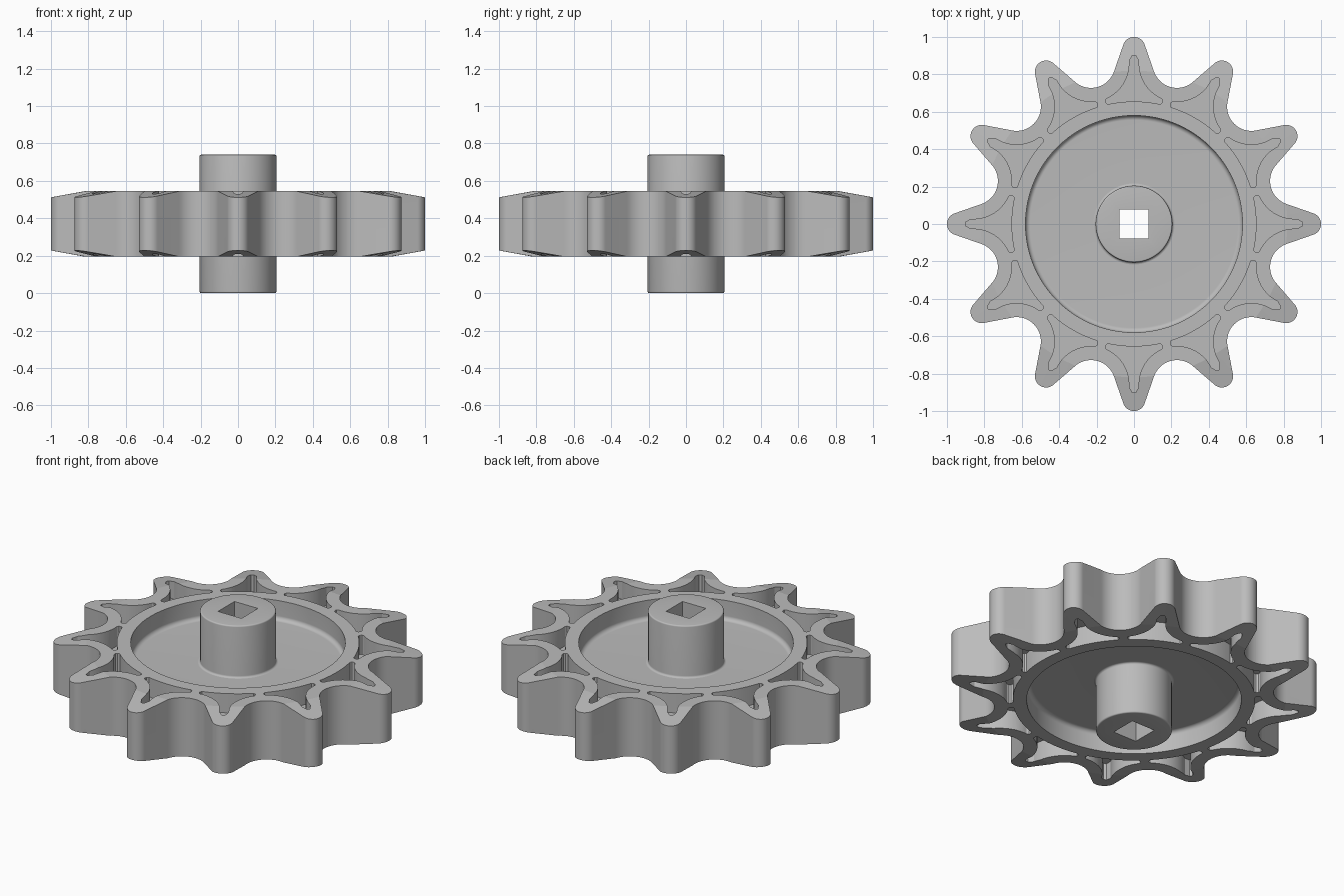
import bpy, bmesh
from math import sin, cos, radians, acos, atan2, hypot

cube = bpy.data.objects.get("Cube")
if cube:
    bpy.data.objects.remove(cube, do_unlink=True)

TEETH = 12
STEP = 360 / TEETH
MID = 0.37                      # mid height of the wheel
HALF_RIM, HALF_WEB = 0.175, 0.06

steel = bpy.data.materials.new("grey_metal")
steel.use_nodes = True
grey = (0.5, 0.5, 0.5, 1)
steel.diffuse_color = grey
steel.node_tree.nodes["Principled BSDF"].inputs["Base Color"].default_value = grey


def arc(cx, cy, r, start, end, n):
    angles = [radians(start + (end - start) * i / n) for i in range(n + 1)]
    return [(cx + r * cos(a), cy + r * sin(a)) for a in angles]


def turn(points, degrees):
    c, s = cos(radians(degrees)), sin(radians(degrees))
    return [(x * c - y * s, x * s + y * c) for x, y in points]


def make_object(name, bm):
    bmesh.ops.recalc_face_normals(bm, faces=bm.faces[:])
    mesh = bpy.data.meshes.new(name)
    bm.to_mesh(mesh)
    bm.free()
    mesh.materials.append(steel)
    ob = bpy.data.objects.new(name, mesh)
    bpy.context.collection.objects.link(ob)
    return ob


def lathe(name, profile, steps):
    """Spin a closed (radius, height) loop around the z axis."""
    bm = bmesh.new()
    vs = [bm.verts.new((r, 0, z)) for r, z in profile]
    es = [bm.edges.new((a, b)) for a, b in zip(vs, vs[1:] + vs[:1])]
    bmesh.ops.spin(bm, geom=vs + es, cent=(0, 0, 0), axis=(0, 0, 1),
                   angle=radians(360), steps=steps, use_merge=True)
    bmesh.ops.remove_doubles(bm, verts=bm.verts[:], dist=1e-5)
    return make_object(name, bm)


def prisms(name, outlines, spans):
    """Upright prisms, one for every outline and height span."""
    bm = bmesh.new()
    for low, high in spans:
        for outline in outlines:
            face = bm.faces.new([bm.verts.new((x, y, low)) for x, y in outline])
            new = bmesh.ops.extrude_face_region(bm, geom=[face])["geom"]
            top = [v for v in new if isinstance(v, bmesh.types.BMVert)]
            bmesh.ops.translate(bm, verts=top, vec=(0, 0, high - low))
    return make_object(name, bm)


def cut(ob, cutter, operation):
    mod = ob.modifiers.new("cut", "BOOLEAN")
    mod.operation, mod.solver, mod.object = operation, "EXACT", cutter
    bpy.context.view_layer.objects.active = ob
    bpy.ops.object.modifier_apply(modifier=mod.name)
    bpy.data.objects.remove(cutter, do_unlink=True)


def smooth(ob, degrees):
    bpy.ops.object.select_all(action="DESELECT")
    ob.select_set(True)
    bpy.context.view_layer.objects.active = ob
    bpy.ops.object.shade_smooth_by_angle(angle=radians(degrees))


# Tooth outline: round tip and round valley joined by a straight flank
tip_r, valley_r = 0.06, 0.13
tip_y = 1 - tip_r
vx, vy = 0.888 * sin(radians(STEP / 2)), 0.888 * cos(radians(STEP / 2))
dx, dy = vx, vy - tip_y
flank = (atan2(dy, dx) + acos((tip_r + valley_r) / hypot(dx, dy))) * 57.29578
half = arc(0, tip_y, tip_r, 90, flank, 14)
half += arc(vx, vy, valley_r, flank + 180, 270 - STEP / 2, 12)
tooth = [(-x, y) for x, y in half[:0:-1]] + half[:-1]
outline = [p for i in range(TEETH) for p in turn(tooth, -STEP * i)]

# Pocket outline: thin point, sides parallel to the valleys, arched base
side = [(0.008, 0.902), (0.014, 0.892)] + arc(vx, vy, 0.205, 176, 246, 12)
side += [(0.153, 0.66), (0.15, 0.648)] + arc(0, 0, 0.655, 90 - 12.3, 89, 5)
pocket = side + [(-x, y) for x, y in reversed(side)]
pockets = [turn(pocket, STEP * i) for i in range(TEETH)]

# Wheel: dished web, rim and slightly tapered tooth ends
fillet = 0.025
upper = [(0.16, HALF_WEB)]
upper += arc(0.58 - fillet, HALF_WEB + fillet, fillet, -90, 0, 12)
upper += [(0.58, HALF_RIM), (0.82, HALF_RIM), (1.06, HALF_RIM - 0.044)]
section = [(r, MID + h) for r, h in upper] + [(r, MID - h) for r, h in reversed(upper)]
wheel = lathe("sprocket_wheel", section, 96)
cut(wheel, prisms("tooth_cutter", [outline], [(-0.2, 1)]), "INTERSECT")
cut(wheel, prisms("pocket_cutter", pockets,
                  [(MID + HALF_WEB, 1), (-0.2, MID - HALF_WEB)]), "DIFFERENCE")
smooth(wheel, 9.5)

# Hub: round boss with softened ends and a square bore
hub_r, soft, flare = 0.205, 0.008, 0.012
upper = arc(hub_r + flare, HALF_WEB + flare, flare, 270, 180, 5)
upper += arc(hub_r - soft, MID - soft, soft, 0, 90, 4) + [(0, MID)]
section = [(r, MID + h) for r, h in upper] + [(r, MID - h) for r, h in reversed(upper)]
hub = lathe("hub", section, 64)
s = 0.0775
square = [(-s, -s), (s, -s), (s, s), (-s, s)]
cut(hub, prisms("bore_cutter", [square], [(-0.2, 1)]), "DIFFERENCE")
smooth(hub, 30)
